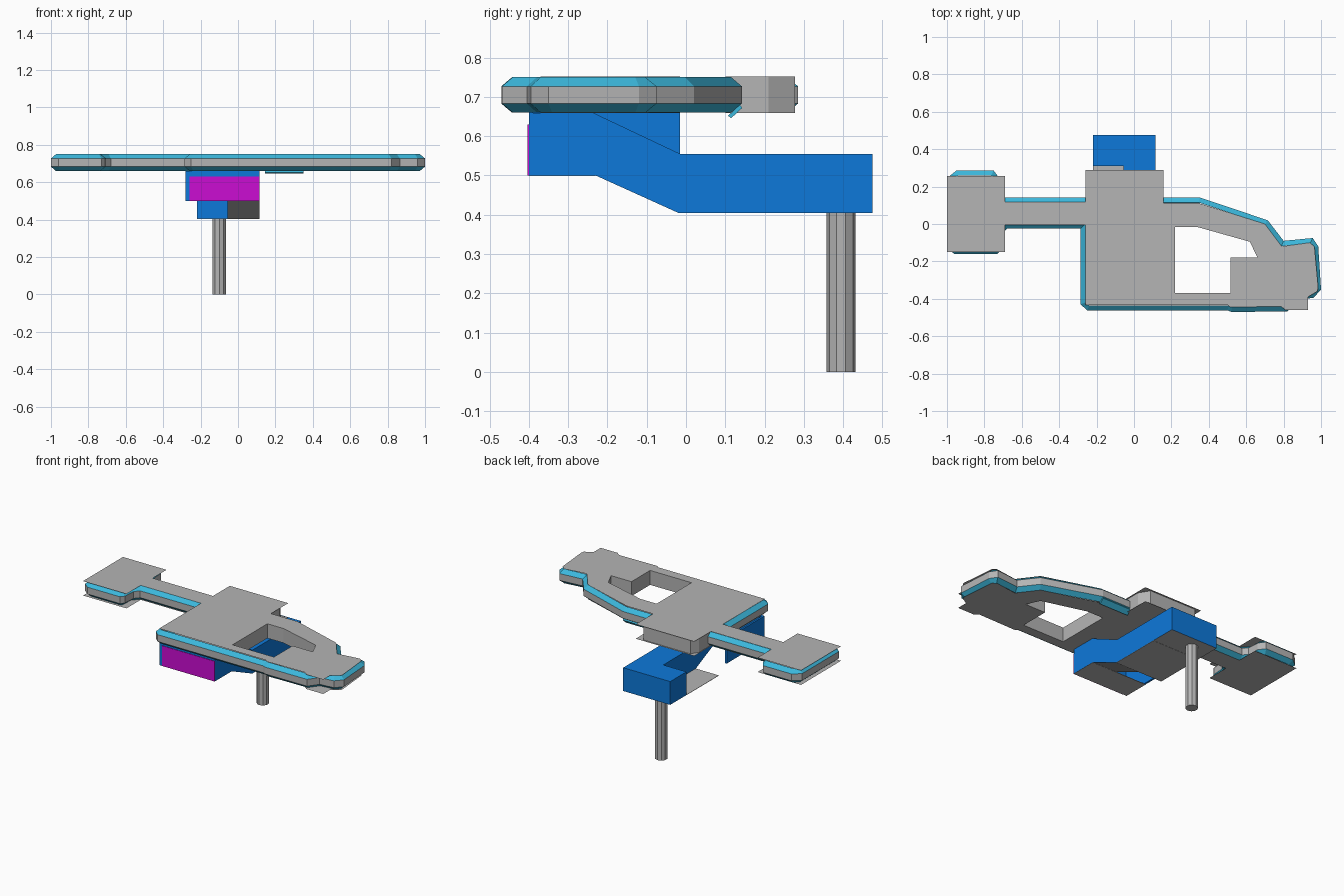
import bpy, bmesh, math
from mathutils import Vector

if "Cube" in bpy.data.objects:
    bpy.data.objects.remove(bpy.data.objects["Cube"])


def mat(name, rgb):
    m = bpy.data.materials.new(name)
    m.diffuse_color = (*rgb, 1)
    m.use_nodes = True
    m.node_tree.nodes["Principled BSDF"].inputs["Base Color"].default_value = m.diffuse_color
    return m


GREY = mat("grey", (0.46, 0.46, 0.46))
CYAN = mat("cyan", (0.045, 0.48, 0.72))
BLUE = mat("blue", (0.004, 0.19, 0.70))
MAGENTA = mat("magenta", (0.60, 0.004, 0.65))


def finish(name, bm, *mats, normals=True):
    if normals:
        bmesh.ops.recalc_face_normals(bm, faces=bm.faces[:])
    me = bpy.data.meshes.new(name)
    bm.to_mesh(me)
    bm.free()
    for m in mats:
        me.materials.append(m)
    ob = bpy.data.objects.new(name, me)
    bpy.context.collection.objects.link(ob)
    return ob


def box(name, lo, hi, *mats, grey_bottom=False):
    bm = bmesh.new()
    bmesh.ops.create_cube(bm, size=1)
    for v in bm.verts:
        v.co = [l + (c + 0.5) * (h - l) for l, h, c in zip(lo, hi, v.co)]
    if grey_bottom:
        for f in bm.faces:
            f.material_index = int(f.normal.z < -0.5)
    return finish(name, bm, *mats)


def prism(name, pts, to3d, a, b, *mats):
    """Extrude a closed profile between two positions."""
    bm = bmesh.new()
    ra = [bm.verts.new(to3d(p, a)) for p in pts]
    rb = [bm.verts.new(to3d(p, b)) for p in pts]
    n = len(pts)
    bm.faces.new(ra)
    bm.faces.new(rb)
    for i in range(n):
        bm.faces.new((ra[i], ra[(i + 1) % n], rb[(i + 1) % n], rb[i]))
    bmesh.ops.recalc_face_normals(bm, faces=bm.faces[:])
    if len(mats) > 1:
        for f in bm.faces:
            f.material_index = int(f.normal.z < -0.3)
    return finish(name, bm, *mats)


def inset(pts, d):
    """Mitred inward offset of a counter-clockwise outline."""
    out = []
    for i, p in enumerate(pts):
        p = Vector(p)
        e1 = (p - Vector(pts[i - 1])).normalized()
        e2 = (Vector(pts[(i + 1) % len(pts)]) - p).normalized()
        n1, n2 = Vector((-e1.y, e1.x)), Vector((-e2.y, e2.x))
        m = (n1 + n2).normalized()
        out.append(p + m * d / max(0.5, m.dot(n1)))
    return out


# Rim of the body: grey band with cyan chamfers above and below
rim = [(-0.96, -0.16), (-0.73, -0.16), (-0.71, -0.135), (-0.705, -0.055), (-0.68, -0.025),
       (-0.285, -0.025), (-0.285, -0.43), (-0.25, -0.462), (0.5, -0.462), (0.52, -0.47),
       (0.82, -0.468), (0.865, -0.405), (0.96, -0.395), (1.0, -0.35), (0.985, -0.12),
       (0.955, -0.075), (0.80, -0.09), (0.715, 0.02), (0.35, 0.142), (-0.69, 0.142),
       (-0.715, 0.17), (-0.72, 0.245), (-0.75, 0.285), (-0.95, 0.285), (-1.0, 0.245),
       (-1.0, -0.13)]
bm = bmesh.new()
rings = [[bm.verts.new((x, y, z)) for x, y in inset(rim, d)]
         for z, d in ((0.66, 0.027), (0.683, 0), (0.727, 0), (0.75, 0.027))]
for k in range(3):
    for i in range(len(rim)):
        j = (i + 1) % len(rim)
        f = bm.faces.new((rings[k][i], rings[k][j], rings[k + 1][j], rings[k + 1][i]))
        f.material_index = int(k != 1)
finish("body_rim", bm, GREY, CYAN, normals=False)

# Top and bottom deck sheets with the grip opening and its walls
deck = [(-1, -0.15), (-0.69, -0.15), (-0.69, -0.005), (-0.26, -0.005), (-0.26, -0.432),
        (0.5, -0.432), (0.515, -0.445), (0.785, -0.44), (0.81, -0.46), (0.93, -0.46),
        (0.93, -0.39), (0.98, -0.36), (0.985, -0.34), (0.965, -0.12), (0.94, -0.10),
        (0.79, -0.12), (0.70, 0), (0.345, 0.112), (0.157, 0.112), (0.157, 0.288),
        (-0.26, 0.288), (-0.26, 0.117), (-0.69, 0.117), (-0.69, 0.257), (-1, 0.257)]
hole = [(0.22, -0.015), (0.335, -0.015), (0.62, -0.095), (0.66, -0.18),
        (0.515, -0.18), (0.515, -0.37), (0.22, -0.37)]
bm = bmesh.new()
hole_rings = []
for z, up in ((0.659, -1), (0.752, 1)):
    edges = []
    for loop in (deck, hole):
        vs = [bm.verts.new((x, y, z)) for x, y in loop]
        edges += [bm.edges.new((vs[i - 1], vs[i])) for i in range(len(vs))]
    hole_rings.append(vs)
    res = bmesh.ops.triangle_fill(bm, edges=edges, use_beauty=True, normal=(0, 0, up))
    for f in res["geom"]:
        if isinstance(f, bmesh.types.BMFace):
            f.normal_update()
            if f.normal.z * up < 0:
                f.normal_flip()
lo, hi = hole_rings
for i in range(len(hole)):
    bm.faces.new((lo[i - 1], lo[i], hi[i], hi[i - 1]))
finish("deck_with_opening", bm, GREY, normals=False)

# Rear block with cut corners
prism("rear_block",
      [(-0.255, 0.10), (0.148, 0.10), (0.148, 0.21), (0.108, 0.277), (-0.225, 0.277), (-0.255, 0.23)],
      lambda p, z: (p[0], p[1], z), 0.6595, 0.7515, GREY)

# Small loose trim strip under the rear edge
prism("trim_strip", [(0.107, 0.652), (0.115, 0.646), (0.143, 0.672), (0.137, 0.68)],
      lambda p, x: (x, p[0], p[1]), 0.145, 0.35, CYAN)

# Bracket arm with sloping middle
prism("bracket_arm",
      [(-0.40, 0.5), (-0.23, 0.5), (-0.02, 0.405), (0.32, 0.405), (0.32, 0.555),
       (-0.015, 0.555), (-0.235, 0.659), (-0.40, 0.659)],
      lambda p, x: (x, p[0], p[1]), -0.055, 0.115, BLUE, GREY)
box("bracket_foot", (-0.22, 0.31, 0.405), (0.115, 0.475, 0.555), BLUE, GREY, grey_bottom=True)
box("bracket_lower_sheet", (-0.22, -0.02, 0.404), (0.115, 0.31, 0.406), GREY)

# Open housing under the body: side plate, front panel, floor
box("housing_side", (-0.28, -0.40, 0.5), (-0.268, -0.015, 0.66), BLUE)
box("housing_front", (-0.28, -0.40, 0.5), (0.115, -0.39, 0.66), BLUE)
box("housing_floor", (-0.28, -0.40, 0.499), (0.115, -0.23, 0.502), GREY)
box("front_plate", (-0.26, -0.403, 0.5), (0.115, -0.399, 0.63), MAGENTA)

# Support post
bm = bmesh.new()
bmesh.ops.create_cone(bm, cap_ends=True, segments=10, radius1=0.037, radius2=0.037, depth=0.41)
bmesh.ops.translate(bm, verts=bm.verts[:], vec=(-0.1, 0.395, 0.205))
finish("post", bm, GREY)
